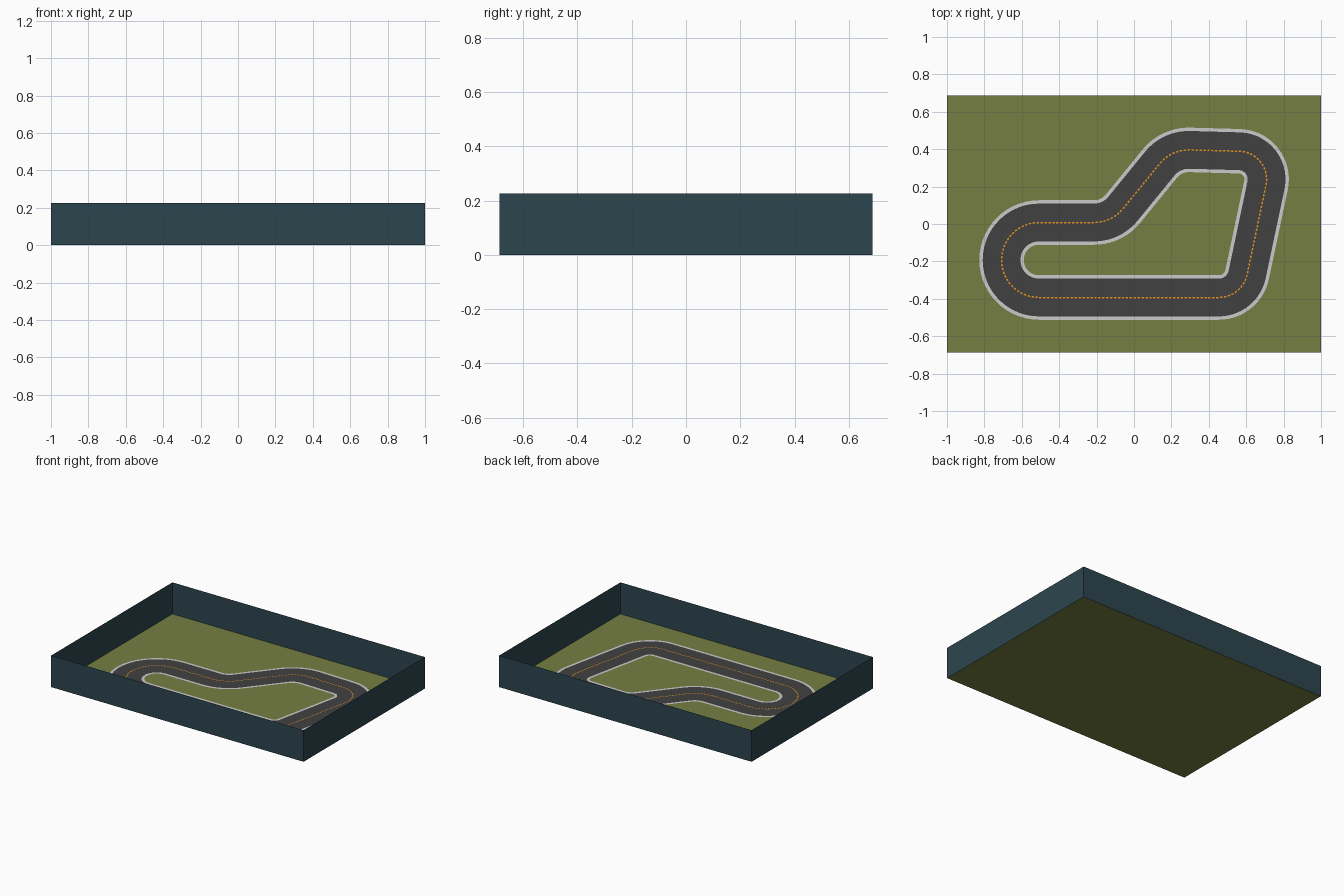
import bpy, math
from mathutils import Vector

if "Cube" in bpy.data.objects:
    bpy.data.objects.remove(bpy.data.objects["Cube"])

HX, HY, WALL_H = 1.0, 0.686, 0.226


def material(name, rgb):
    m = bpy.data.materials.new(name)
    m.diffuse_color = (*rgb, 1)
    m.use_nodes = True
    m.node_tree.nodes["Principled BSDF"].inputs["Base Color"].default_value = m.diffuse_color
    return m


GRASS = material("grass_green", (0.178, 0.212, 0.055))
WALL = material("wall_teal", (0.025, 0.060, 0.076))
ASPHALT = material("asphalt_grey", (0.055, 0.053, 0.055))
KERB = material("edge_white", (0.60, 0.60, 0.60))
ORANGE = material("line_orange", (0.80, 0.30, 0.012))


def add_mesh(name, verts, faces, mat):
    me = bpy.data.meshes.new(name)
    me.from_pydata(verts, [], faces)
    me.materials.append(mat)
    ob = bpy.data.objects.new(name, me)
    bpy.context.collection.objects.link(ob)
    return ob


# Grass floor and open-topped surrounding walls
corners = [(-HX, -HY), (HX, -HY), (HX, HY), (-HX, HY)]
add_mesh("grass_floor", [(x, y, 0) for x, y in corners], [(0, 1, 2, 3)], GRASS)
add_mesh("boundary_walls",
         [(x, y, z) for z in (0, WALL_H) for x, y in corners],
         [(i, (i + 1) % 4, (i + 1) % 4 + 4, i + 4) for i in range(4)], WALL)

# Circuit centre line: corner x, y and bend radius, counter-clockwise
CIRCUIT = [
    (-0.708, -0.393, 0.2), (0.579, -0.393, 0.155), (0.743, 0.384, 0.15),
    (0.200, 0.399, 0.2), (-0.119, 0.008, 0.2), (-0.708, 0.008, 0.2),
]


def rounded_path(corner_list, steps=14):
    """Points with left-hand normals along a closed path with round bends."""
    out = []
    n = len(corner_list)
    for i, (x, y, r) in enumerate(corner_list):
        p = Vector((x, y))
        d1 = (p - Vector(corner_list[i - 1][:2])).normalized()
        d2 = (Vector(corner_list[(i + 1) % n][:2]) - p).normalized()
        turn = math.atan2(d1.x * d2.y - d1.y * d2.x, d1.dot(d2))
        s = math.copysign(1, turn)
        start = p - d1 * r * math.tan(abs(turn) / 2)
        a0 = math.atan2(d1.y, d1.x) + math.pi / 2
        centre = start + Vector((math.cos(a0), math.sin(a0))) * r * s
        for k in range(steps + 1):
            a = a0 + turn * k / steps
            nrm = Vector((math.cos(a), math.sin(a)))
            out.append((centre - nrm * r * s, nrm))
    return out


PATH = rounded_path(CIRCUIT)


def road_strip(name, a, b, z, mat):
    """Closed flat band between offsets a < b (left of travel is positive)."""
    verts, n = [], len(PATH)
    for p, nrm in PATH:
        for o in (a, b):
            q = p + nrm * o
            verts.append((q.x, q.y, z))
    faces = [(2 * i, 2 * ((i + 1) % n), 2 * ((i + 1) % n) + 1, 2 * i + 1)
             for i in range(n)]
    return add_mesh(name, verts, faces, mat)


# Road surface and its white edges
road_strip("road_surface", -0.101, 0.101, 0.002, ASPHALT)
road_strip("inner_road_edge", 0.101, 0.119, 0.002, KERB)
road_strip("outer_road_edge", -0.119, -0.101, 0.002, KERB)

# Dashed centre line, spaced evenly by distance
lengths = [0.0]
for i in range(len(PATH)):
    lengths.append(lengths[-1] + (PATH[(i + 1) % len(PATH)][0] - PATH[i][0]).length)
total = lengths[-1]


def sample(s):
    s = s % total
    i = max(k for k in range(len(PATH)) if lengths[k] <= s)
    t = (s - lengths[i]) / max(lengths[i + 1] - lengths[i], 1e-9)
    (p, m), (q, k) = PATH[i], PATH[(i + 1) % len(PATH)]
    return p.lerp(q, t), m.lerp(k, t).normalized()


count = round(total / 0.021)
step = total / count
verts, faces = [], []
for i in range(count):
    b = len(verts)
    for s, o in ((0, -1), (0.62, -1), (0.62, 1), (0, 1)):
        p, nrm = sample((i + s) * step)
        q = p + nrm * o * 0.004
        verts.append((q.x, q.y, 0.004))
    faces.append((b, b + 1, b + 2, b + 3))
add_mesh("dashed_centre_line", verts, faces, ORANGE)
